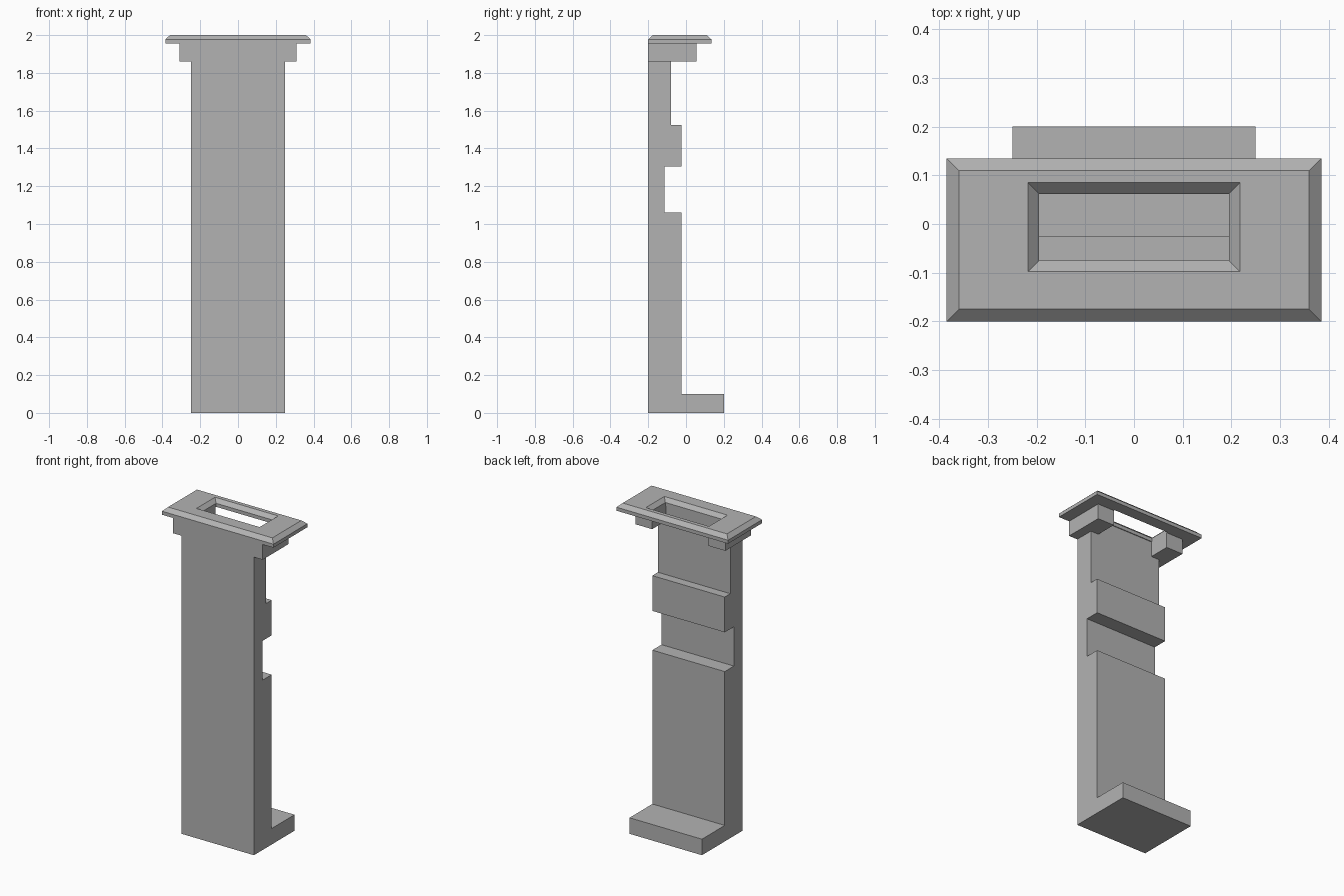
import bpy
import bmesh
from mathutils import Vector

cube = bpy.data.objects.get("Cube")
if cube:
    bpy.data.objects.remove(cube, do_unlink=True)

GREY = (0.45, 0.45, 0.45)
grey = bpy.data.materials.new("stone grey")
grey.use_nodes = True
grey.diffuse_color = (*GREY, 1)
grey.node_tree.nodes["Principled BSDF"].inputs["Base Color"].default_value = (*GREY, 1)


def finish(name, bm):
    bmesh.ops.recalc_face_normals(bm, faces=bm.faces)
    mesh = bpy.data.meshes.new(name)
    bm.to_mesh(mesh)
    bm.free()
    mesh.materials.append(grey)
    obj = bpy.data.objects.new(name, mesh)
    bpy.context.collection.objects.link(obj)
    return obj


def extrude(name, points, offset):
    """Prism from a flat outline swept along an offset."""
    bm = bmesh.new()
    face = bm.faces.new([bm.verts.new(p) for p in points])
    result = bmesh.ops.extrude_face_region(bm, geom=[face], use_keep_orig=True)
    moved = [g for g in result["geom"] if isinstance(g, bmesh.types.BMVert)]
    bmesh.ops.translate(bm, verts=moved, vec=Vector(offset))
    return finish(name, bm)


# Column with a foot and two recesses across its back
HALF = 0.25
FRONT, BACK, NECK = -0.2, -0.025, -0.08
side = [(FRONT, 0), (0.2, 0), (0.2, 0.1), (BACK, 0.1), (BACK, 1.06),
        (-0.115, 1.06), (-0.115, 1.305), (BACK, 1.305), (BACK, 1.525),
        (NECK, 1.525), (NECK, 1.955), (FRONT, 1.955)]
extrude("column", [(-HALF, y, z) for y, z in side], (2 * HALF, 0, 0))

# Brackets wrapping the neck of the column under the top plate
outline = [(HALF, FRONT), (0.31, FRONT), (0.31, 0.055),
           (0.195, 0.055), (0.195, NECK), (HALF, NECK)]
for label, s in (("left", 1), ("right", -1)):
    extrude(label + "_bracket", [(s * x, y, 1.86) for x, y in outline], (0, 0, 0.095))

# Top plate: rectangular ring with bevelled rim and bevelled opening
# Each loop: half width, front y, back y, height
loops = [(0.385, FRONT, 0.135, 1.955), (0.385, FRONT, 0.135, 1.977),
         (0.36, -0.175, 0.11, 2.0), (0.218, -0.098, 0.085, 2.0),
         (0.195, -0.075, 0.062, 1.977), (0.195, -0.075, 0.062, 1.955)]
bm = bmesh.new()
rings = [[bm.verts.new(p) for p in ((-w, f, z), (w, f, z), (w, b, z), (-w, b, z))]
         for w, f, b, z in loops]
for i, ring in enumerate(rings):
    nxt = rings[(i + 1) % len(rings)]
    for j in range(4):
        k = (j + 1) % 4
        bm.faces.new((ring[j], ring[k], nxt[k], nxt[j]))
finish("top_plate", bm)
